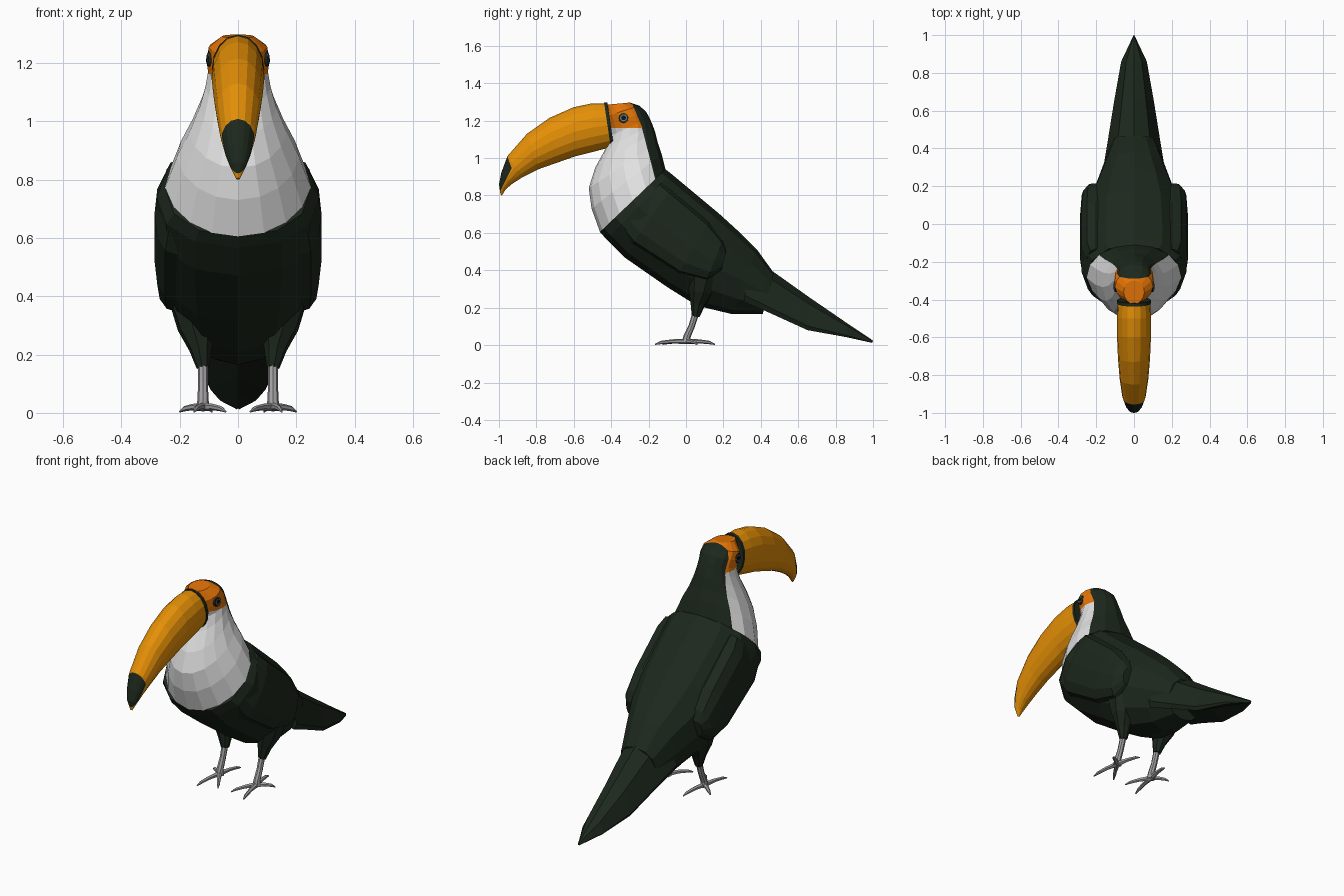
import bpy, bmesh, math
from mathutils import Vector

if "Cube" in bpy.data.objects:
    bpy.data.objects.remove(bpy.data.objects["Cube"])


def colour(name, r, g, b):
    m = bpy.data.materials.new(name)
    m.diffuse_color = (r, g, b, 1)
    m.use_nodes = True
    m.node_tree.nodes["Principled BSDF"].inputs["Base Color"].default_value = m.diffuse_color
    return m


DARK = colour("dark green plumage", 0.012, 0.021, 0.012)
WHITE = colour("white bib", 0.75, 0.75, 0.75)
ORANGE = colour("orange face", 0.78, 0.175, 0.002)
YELLOW = colour("golden beak", 0.78, 0.275, 0.002)
GREY = colour("grey legs", 0.36, 0.35, 0.36)
IRIS = colour("blue grey iris", 0.13, 0.19, 0.22)
BLACK = colour("black pupil", 0.006, 0.006, 0.007)


def oval(n, p=1.0, taper=0.0):
    """Unit cross-section; p below 1 is squarer, taper narrows the front."""
    def f(v):
        return math.copysign(abs(v) ** p, v) if abs(v) > 1e-6 else 0.0
    pts = [(f(math.sin(2 * math.pi * i / n)), f(math.cos(2 * math.pi * i / n)))
           for i in range(n)]
    return [(u * (1 + taper * min(v, 0)), v) for u, v in pts]


def finish(name, bm, mats):
    bmesh.ops.recalc_face_normals(bm, faces=bm.faces)
    me = bpy.data.meshes.new(name)
    bm.to_mesh(me)
    bm.free()
    for m in mats:
        me.materials.append(m)
    ob = bpy.data.objects.new(name, me)
    bpy.context.collection.objects.link(ob)
    return ob


def skin(rings):
    bm = bmesh.new()
    rows = [[bm.verts.new(c) for c in r] for r in rings]
    n = len(rows[0])
    for a, b in zip(rows, rows[1:]):
        for i in range(n):
            j = (i + 1) % n
            bm.faces.new((a[i], a[j], b[j], b[i]))
    bm.faces.new(rows[0])
    bm.faces.new(rows[-1])
    bmesh.ops.recalc_face_normals(bm, faces=bm.faces)
    return bm


def loft(stations, profile, x=0.0):
    """Each station: top y, z, bottom y, z, half width."""
    rings = []
    for ty, tz, by, bz, w in stations:
        t, b = Vector((x, ty, tz)), Vector((x, by, bz))
        mid, half = (t + b) / 2, (t - b) / 2
        rings.append([mid + half * v + Vector((w * u, 0, 0)) for u, v in profile])
    return skin(rings)


def tube(points, n=8):
    """Each point: x, y, z, radius."""
    rings = []
    for i, p in enumerate(points):
        a = Vector(points[max(i - 1, 0)][:3])
        b = Vector(points[min(i + 1, len(points) - 1)][:3])
        q = (b - a).to_track_quat('Z', 'Y')
        rings.append([Vector(p[:3]) + q @ Vector((p[3] * u, p[3] * v, 0))
                      for u, v in oval(n)])
    return skin(rings)


def slice_by(bm, planes):
    """Cut edges into the skin along each (point, normal) plane."""
    for co, no in planes:
        bmesh.ops.bisect_plane(bm, geom=bm.verts[:] + bm.edges[:] + bm.faces[:],
                               plane_co=co, plane_no=no)
    bm.normal_update()


# Body, from the collar to the under-tail feathers
finish("body", loft([
    (-0.11, 0.94, -0.46, 0.605, 0.25), (-0.08, 0.917, -0.425, 0.565, 0.278),
    (0.0, 0.85, -0.33, 0.47, 0.28), (0.18, 0.70, -0.10, 0.31, 0.262),
    (0.29, 0.60, 0.06, 0.21, 0.215), (0.38, 0.51, 0.25, 0.165, 0.162),
    (0.47, 0.385, 0.41, 0.165, 0.115)], oval(12, 0.9)), [DARK])

# Neck and head in one skin, cut along the colour borders
bm = loft([
    (-0.11, 0.94, -0.46, 0.605, 0.25), (-0.13, 1.02, -0.505, 0.73, 0.21),
    (-0.15, 1.08, -0.52, 0.84, 0.167), (-0.165, 1.14, -0.485, 0.95, 0.132),
    (-0.18, 1.18, -0.43, 1.05, 0.112), (-0.195, 1.215, -0.40, 1.12, 0.103),
    (-0.215, 1.25, -0.41, 1.175, 0.106), (-0.25, 1.28, -0.42, 1.225, 0.101),
    (-0.30, 1.297, -0.425, 1.285, 0.055)], oval(16, 0.95, 0.12))
bib = (Vector((0, -0.235, 1.16)), Vector((0, 0.29, 0.075)))
brow = (Vector((0, -0.245, 1.19)), Vector((0, 0.105, 0.045)))
cheek = (Vector((0, 0, 1.162)), Vector((0, 0, 1)))
slice_by(bm, (bib, brow, cheek))
for f in bm.faces:
    c = f.calc_center_median()
    past_bib, past_brow, above = ((c - co).dot(no) > 0 for co, no in (bib, brow, cheek))
    if above:
        f.material_index = 0 if past_brow else 2
    else:
        f.material_index = 0 if past_bib else 1
finish("neck_and_head", bm, [DARK, WHITE, ORANGE])

# Beak: the front of the upper half is dark, the lower half golden to the end
bm = loft([
    (-0.42, 1.293, -0.395, 1.06, 0.086), (-0.50, 1.293, -0.49, 1.035, 0.09),
    (-0.60, 1.272, -0.59, 1.01, 0.09), (-0.73, 1.215, -0.69, 0.975, 0.085),
    (-0.85, 1.13, -0.79, 0.94, 0.076), (-0.955, 1.01, -0.87, 0.90, 0.062),
    (-0.988, 0.92, -0.93, 0.862, 0.045), (-1.0, 0.86, -0.965, 0.832, 0.028),
    (-0.992, 0.805, -0.984, 0.80, 0.006)], oval(16))
tip = (Vector((0, -0.945, 0.98)), Vector((0, -0.9, -0.35)))
lip = (Vector((0, -0.93, 0.95)), Vector((0, -0.11, 0.055)))
slice_by(bm, (tip, lip))
for f in bm.faces:
    c = f.calc_center_median()
    f.material_index = int(all((c - co).dot(no) > 0 for co, no in (tip, lip)))
finish("beak", bm, [YELLOW, DARK])

# Dark band where beak meets face
finish("beak_band", loft([
    (-0.420, 1.296, -0.386, 1.06, 0.090), (-0.438, 1.297, -0.402, 1.055, 0.090)],
    oval(16)), [DARK])

# Tail, a ridged fan folded down at the sides
finish("tail", loft([
    (0.34, 0.52, 0.31, 0.23, 0.16), (0.46, 0.397, 0.43, 0.18, 0.14),
    (0.66, 0.255, 0.65, 0.08, 0.105), (0.86, 0.118, 0.86, 0.042, 0.068),
    (1.0, 0.024, 0.995, 0.012, 0.004)],
    [(0, 1), (0.6, 0.6), (1, -0.75), (0.9, -1), (0, -0.5),
     (-0.9, -1), (-1, -0.75), (-0.6, 0.6)]), [DARK])

for side, s in (("right", 1), ("left", -1)):
    # Folded wing, lying close against the body
    finish(side + "_wing", loft([
        (-0.13, 0.87, -0.37, 0.645, 0.055), (-0.08, 0.83, -0.29, 0.54, 0.086),
        (0.12, 0.66, -0.04, 0.38, 0.086), (0.195, 0.56, 0.11, 0.345, 0.077),
        (0.215, 0.50, 0.19, 0.40, 0.045)], oval(12, 0.8), x=0.2 * s), [DARK])
    # Feathered thigh and bare shank
    finish(side + "_thigh", tube([
        (0.145 * s, 0.09, 0.40, 0.10), (0.14 * s, 0.08, 0.29, 0.068),
        (0.128 * s, 0.063, 0.22, 0.04), (0.12 * s, 0.052, 0.155, 0.022)]), [DARK])
    finish(side + "_shank", tube([
        (0.12 * s, 0.055, 0.18, 0.018), (0.12 * s, 0.03, 0.10, 0.017),
        (0.12 * s, 0.005, 0.045, 0.019), (0.12 * s, 0.0, 0.012, 0.024)]), [GREY])
    # Four toes, two forward and two back
    toes = ((-0.078, -0.125), (0.03, -0.165), (0.08, 0.06), (-0.03, 0.155))
    for i, (dx, dy) in enumerate(toes):
        finish(f"{side}_toe_{i + 1}", tube([
            ((0.12 + dx * k) * s, dy * k, z, r) for k, z, r in
            ((0, 0.02, 0.015), (0.45, 0.02, 0.011), (0.8, 0.014, 0.009),
             (1, 0.004, 0.003))], 6), [GREY])
    # Eye, built as stacked discs
    for part, m, r, out in (("eye_rim", DARK, 0.029, 0.104),
                            ("iris", IRIS, 0.021, 0.106),
                            ("pupil", BLACK, 0.014, 0.108)):
        finish(f"{side}_{part}", tube([
            (0.08 * s, -0.332, 1.213, r), (out * s, -0.334, 1.215, r * 0.9)], 12), [m])
